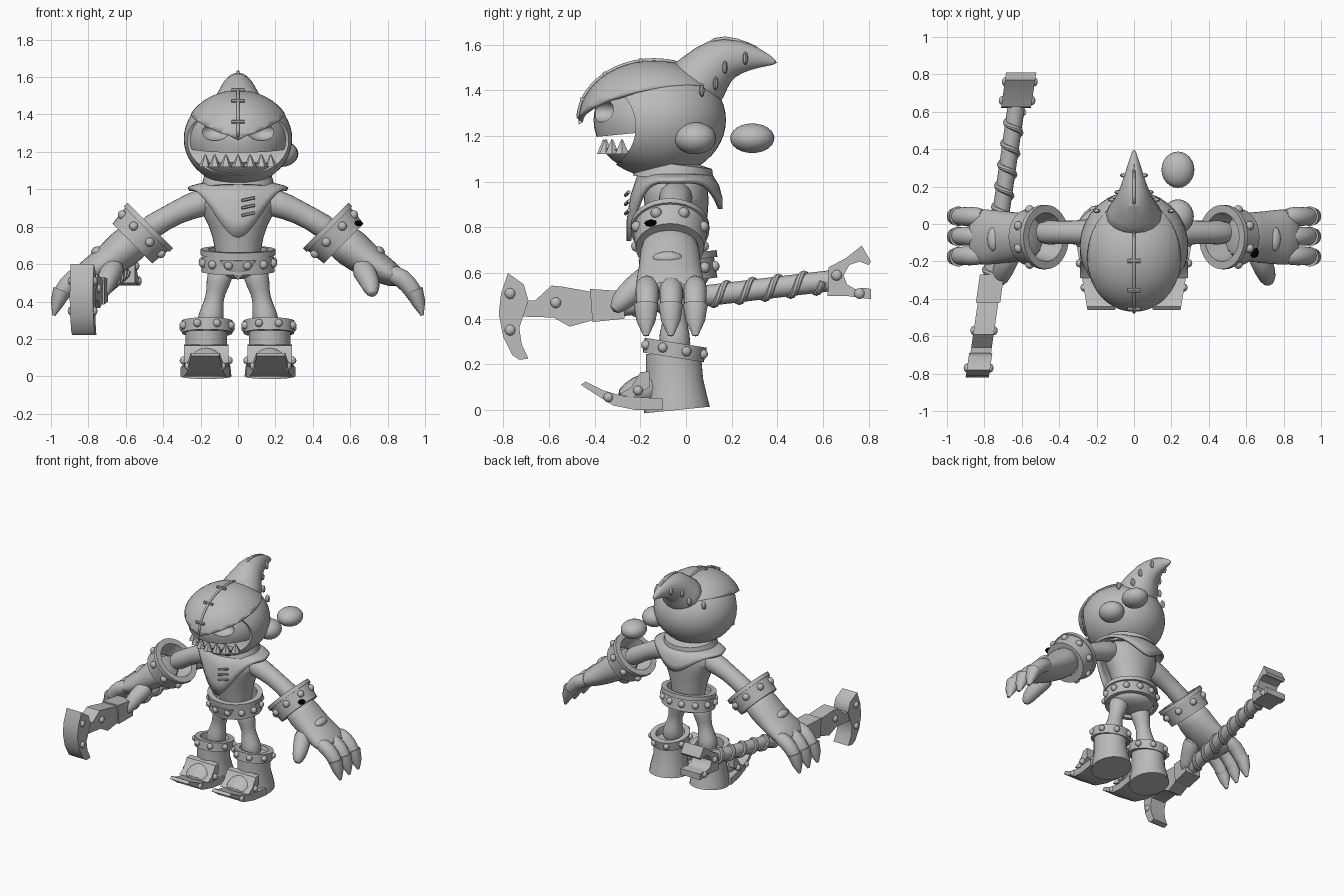
import bpy, bmesh, math
from mathutils import Vector, Matrix

cube = bpy.data.objects.get("Cube")
if cube:
    bpy.data.objects.remove(cube, do_unlink=True)


def material(name, value):
    m = bpy.data.materials.new(name)
    m.use_nodes = True
    col = (value, value, value, 1)
    m.diffuse_color = col
    m.node_tree.nodes["Principled BSDF"].inputs["Base Color"].default_value = col
    return m


GREY = material("clay grey", 0.5)
BLACK = material("black", 0.0)


def finish(name, bm, subsurf=0, mat=GREY):
    bmesh.ops.recalc_face_normals(bm, faces=bm.faces)
    for f in bm.faces:
        f.smooth = True
    me = bpy.data.meshes.new(name)
    bm.to_mesh(me)
    bm.free()
    me.materials.append(mat)
    me.set_sharp_from_angle(angle=0.7)
    ob = bpy.data.objects.new(name, me)
    bpy.context.scene.collection.objects.link(ob)
    if subsurf:
        ob.modifiers.new("smooth", "SUBSURF").levels = subsurf
        ob.modifiers["smooth"].render_levels = subsurf
    return ob


def ball(name, loc, size, planes=(), mat=GREY, seg=24):
    """Ellipsoid; each plane (point, normal) keeps only its normal side."""
    bm = bmesh.new()
    mtx = Matrix.Translation(loc) @ Matrix.Diagonal((*size, 1))
    bmesh.ops.create_uvsphere(bm, u_segments=seg, v_segments=seg // 2, radius=1, matrix=mtx)
    for co, no in planes:
        geom = bm.verts[:] + bm.edges[:] + bm.faces[:]
        cut = bmesh.ops.bisect_plane(bm, geom=geom, plane_co=co, plane_no=no, clear_inner=True)
        if name != "hood":
            bmesh.ops.edgeloop_fill(bm, edges=[e for e in cut["geom_cut"] if isinstance(e, bmesh.types.BMEdge)])
    return finish(name, bm, mat=mat)


def loft(name, stations, ref=(0, 1, 0), seg=12, subsurf=1):
    """Tube through (x, y, z, radius, radius along ref)."""
    bm, rings = bmesh.new(), []
    pts = [Vector(s[:3]) for s in stations]
    for i, s in enumerate(stations):
        t = pts[min(i + 1, len(pts) - 1)] - pts[max(i - 1, 0)]
        u = t.cross(Vector(ref)).normalized()
        v = u.cross(t).normalized()
        angs = [math.tau * k / seg for k in range(seg)]
        rings.append([bm.verts.new(pts[i] + u * s[3] * math.cos(a) + v * s[-1] * math.sin(a)) for a in angs])
    for a, b in zip(rings, rings[1:]):
        for k in range(seg):
            bm.faces.new((a[k], a[k - 1], b[k - 1], b[k]))
    bm.faces.new(rings[0])
    bm.faces.new(rings[-1])
    return finish(name, bm, subsurf)


def band(name, centre, axis, profile, squash=1, studs=8, stud_r=0.025, seg=32):
    """Hollow ring from a closed (radius, height) profile, with studs around it."""
    mtx = Matrix.Translation(centre) @ Vector(axis).to_track_quat("Z", "Y").to_matrix().to_4x4()
    mtx = mtx @ Matrix.Diagonal((1, squash, 1, 1))
    bm, rings = bmesh.new(), []
    for k in range(seg):
        a = math.tau * k / seg
        rings.append([bm.verts.new(mtx @ Vector((r * math.cos(a), r * math.sin(a), h))) for r, h in profile])
    n = len(profile)
    for k in range(seg):
        for j in range(n):
            bm.faces.new((rings[k - 1][j], rings[k][j], rings[k][j - 1], rings[k - 1][j - 1]))
    finish(name, bm)
    r = (profile[1][0] + profile[2][0]) / 2
    for k in range(studs):
        a = math.tau * (k + 0.5) / studs
        ball(name + "_stud", mtx @ Vector((r * math.cos(a), r * math.sin(a), 0)), [stud_r] * 3, seg=12)


def plate(name, profile, x, half, slope=0, taper=0):
    """Side outline of (y, z) points given thickness in x."""
    bm, sides = bmesh.new(), []
    for s in (-1, 1):
        sides.append([bm.verts.new((x + slope * y + s * half * (1 + taper * y), y, z)) for y, z in profile])
    a, b = sides
    bm.faces.new(a)
    bm.faces.new(b)
    for k in range(len(a)):
        bm.faces.new((a[k], a[k - 1], b[k - 1], b[k]))
    return finish(name, bm)


def subtract(ob, cutter):
    mod = ob.modifiers.new("cut", "BOOLEAN")
    mod.operation, mod.object = "DIFFERENCE", cutter
    bpy.context.view_layer.objects.active = ob
    bpy.ops.object.modifier_apply(modifier="cut")
    bpy.data.objects.remove(cutter, do_unlink=True)
    ob.data.set_sharp_from_angle(angle=0.7)


# Head with an open front, face mask and jaw
C = (0, -0.12, 1.27)
head = ball("head", C, (0.29, 0.295, 0.252), seg=48)
subtract(head, loft("mouth_cutter", [(-0.5, -0.42, 1.24, 0.2), (0.5, -0.42, 1.24, 0.2)], seg=40, subsurf=0))
mask = ball("face_mask", C, (0.275, 0.285, 0.24), [((0, 0, 1.235), (0, -0.1, 1))], seg=40)
for s in (1, -1):
    subtract(mask, ball("eye_cutter", (s * 0.13, -0.38, 1.31), (0.085, 0.09, 0.05)))
ball("jaw", C, (0.275, 0.29, 0.245), [((0, -0.3, 1.14), (0, -0.1, -1))], seg=40)
for k in range(-3, 4):
    a = k * 0.28
    x, y = 0.235 * math.sin(a), -0.12 - 0.24 * math.cos(a)
    loft("lower_tooth", [(x, y, 1.12, 0.035), (x, y, 1.185, 0.004)], seg=6, subsurf=0)

# Hood with pointed peak, tail and stitched seams
hood = ball("hood", (0, -0.14, 1.27), (0.295, 0.33, 0.26),
            [((0, 0, 0), (1, 0, 0)), ((0, -0.47, 1.27), (-0.3, -0.2, 1))], seg=48)
hood.modifiers.new("mirror", "MIRROR")
hood.modifiers.new("thick", "SOLIDIFY").thickness = 0.02
loft("hood_tail", [(0, 0, 1.38, .16, .2), (0, .08, 1.46, .125, .13), (0, .14, 1.535, .11, .095),
                   (0, .24, 1.55, .075, .06), (0, .33, 1.54, .04, .03), (0, .40, 1.52, .008, .008)], (1, 0, 0), 16)
seam = [math.radians(a) for a in range(180, 60, -10)]
loft("hood_seam", [(0, -.14 + .333 * math.cos(a), 1.27 + .263 * math.sin(a), .01) for a in seam], (1, 0, 0), 8)
for a in seam[2::3]:
    y, z = -.14 + .335 * math.cos(a), 1.27 + .265 * math.sin(a)
    loft("hood_stitch", [(-0.035, y, z, 0.01), (0.035, y, z, 0.01)], seg=8, subsurf=0)
loft("tail_seam", [(0, .06, 1.56, .01), (0, .12, 1.635, .01), (0, .22, 1.625, .01), (0, .33, 1.575, .01)], (1, 0, 0), 8)
for s in (1, -1):
    for x, y, z in ((.2, .07, 1.4), (.12, .13, 1.43), (.085, .17, 1.5), (.055, .26, 1.54)):
        ball("side_stitch", (s * x, y, z), (.02, .012, .03), seg=8)

# Loose eyeballs behind the head
ball("near_eye", (0.235, 0.04, 1.19), (0.085, 0.092, 0.07))
ball("far_eye", (0.235, 0.29, 1.19), (0.088, 0.097, 0.065))

# Torso, belt and scarf
loft("torso", [(0, -.03, .54, .11, .10), (0, -.03, .68, .125, .11), (0, -.04, .8, .15, .13),
               (0, -.04, .92, .23, .15), (0, -.05, 1, .19, .14), (0, -.06, 1.07, .1, .1)], seg=16)
ball("pelvis", (0, -.03, .58), (.16, .13, .06))
band("belt", (0, -.035, .61), (0, -.12, 1), [(.165, -.05), (.195, -.05), (.19, .05), (.165, .05)], .86, 12, .024)
band("belt_rim", (0, -.035, .665), (0, -.12, 1), [(.16, -.015), (.2, -.015), (.2, .015), (.16, .015)], .86, 0)
loft("belt_point", [(0, -.19, .62, .1, .02), (0, -.185, .575, .07, .02), (0, -.17, .52, .005, .01)], seg=8, subsurf=0)
bm, rows, N = bmesh.new(), [], 48
for k in range(N):
    a = math.tau * k / N
    c, sn = math.cos(a), math.sin(a)
    drop = 0.01 + 0.27 * max(0, c) ** 4 + 0.13 * max(0, -c) ** 4
    row = []
    for t in (0, 0.35, 0.7, 1):
        r = 0.16 + 0.05 * min(1, t * 2)
        row.append(bm.verts.new((sn * (r + .06 * t * abs(sn)), -.05 - c * r, 1.04 - t * drop - .02 * t)))
    rows.append(row)
for k in range(N):
    for j in range(3):
        bm.faces.new((rows[k - 1][j], rows[k][j], rows[k][j + 1], rows[k - 1][j + 1]))
finish("scarf", bm).modifiers.new("thick", "SOLIDIFY").thickness = 0.02
band("scarf_roll", (0, -.05, 1.045), (0, .12, 1), [(.12, -.04), (.2, -.04), (.18, .03), (.12, .04)], .9, 0)
for z in (.86, .9, .94):
    loft("chest_stitch", [(.02, -.265, z, .008), (.09, -.25, z + .015, .008)], seg=6, subsurf=0)

for s, side in ((1, "left_"), (-1, "right_")):
    # Arm, studded cuff and glove
    loft(side + "arm", [(s * x, -.045, z, r) for x, z, r in
                        ((.12, .95, .09), (.26, .91, .07), (.4, .84, .06), (.52, .76, .08))])
    band(side + "cuff", (s * .515, -.07, .76), (s, 0, -1), [(.13, -.06), (.165, -.06), (.15, .07), (.1, .07)])
    band(side + "cuff_rim", (s * .48, -.07, .795), (s, 0, -1), [(.13, -.015), (.172, -.015), (.172, .012), (.13, .012)], 1, 0)
    loft(side + "palm", [(s * x, -.07, z, r, w) for x, z, r, w in
                         ((.52, .755, .1, .12), (.6, .69, .11, .135), (.7, .61, .09, .14),
                          (.79, .56, .075, .155), (.88, .51, .05, .15))], seg=16)
    ball(side + "glove_badge", (s * .75, -.08, .665), (.035, .065, .03))
    for y in (-.17, -.065, .04):
        loft(side + "finger", [(s * x, y, z, r, r) for x, z, r in
                               ((.79, .56, .05), (.88, .53, .055), (.94, .455, .05), (.96, .4, .04))])
        loft(side + "fingertip", [(s * x, y * 1.03, z, r, w) for x, z, r, w in
                                  ((.94, .46, .05, .054), (.967, .39, .036, .042), (.985, .325, .008, .012))], subsurf=0)
    loft(side + "thumb", [(s * .65, -.13, .6, .07), (s * .695, -.23, .53, .06),
                          (s * .715, -.29, .47, .05), (s * .72, -.32, .43, .02)], (1, 0, 0))

    # Leg and boot
    loft(side + "leg", [(s * x, -.05, z, r) for x, z, r in
                        ((.08, .6, .08), (.11, .49, .065), (.125, .42, .045), (.14, .34, .07), (.16, .24, .08))])
    loft(side + "boot", [(s * .17, y, z, rx, ry) for y, z, rx, ry in
                         ((-.04, 0, .135, .145), (-.045, .05, .13, .138), (-.05, .13, .11, .125), (-.055, .25, .11, .12))],
         seg=24, subsurf=0)
    band(side + "boot_cuff", (s * .165, -.05, .265), (0, .16, 1), [(.09, -.03), (.135, -.035), (.138, .03), (.1, .03)], 1, 8, .022)
    plate(side + "sole", [(-.1, 0), (-.22, 0), (-.32, .02), (-.46, .11), (-.44, .125), (-.36, .085), (-.27, .06), (-.1, .05)],
          s * .175, .15, 0, 1.1)
    loft(side + "instep", [(s * .17, -.12, .1, .09, .1), (s * .17, -.22, .08, .07, .1), (s * .17, -.3, .05, .035, .09)], (1, 0, 0))
    plate(side + "strap", [(-.29, .07), (-.24, .05), (-.16, .1), (-.16, .17), (-.2, .165), (-.24, .1)], s * .17, .12)
    for d in (-1, 1):
        ball(side + "sole_stud", (s * .175 + d * .09, -.34, .055), [.022] * 3, seg=12)
        ball(side + "strap_stud", (s * .17 + d * .12, -.21, .085), [.022] * 3, seg=12)
ball("cuff_mark", (.643, -.153, .818), (.025, .03, .016), mat=BLACK, seg=8)


# Wrapped staff with an axe head and a spanner end
def on_staff(y):
    return Vector((-.72 + .144 * y, y, .49 + .12 * y))


loft("staff", [(*on_staff(y), .046) for y in (-.4, -.1, .3, .64)], (1, 0, 0), 16, 0)
wrap = []
for k in range(161):
    a = math.tau * k / 20
    wrap.append((*(on_staff(-.3 + .9 * k / 160) + Vector((.043 * math.cos(a), 0, .043 * math.sin(a)))), .016))
loft("staff_wrap", wrap, seg=8, subsurf=0)
plate("axe_socket", [(-.27, .4), (-.41, .385), (-.42, .53), (-.27, .52)], -.72, .065, .144)
plate("axe_neck", [(-.4, .395), (-.51, .365), (-.58, .405), (-.75, .41), (-.75, .48), (-.66, .48), (-.59, .545), (-.54, .54), (-.4, .515)],
      -.72, .055, .144)
plate("axe_blade", [(-.78, .6), (-.81, .51), (-.82, .42), (-.8, .32), (-.76, .24), (-.73, .22), (-.69, .225), (-.72, .29),
                    (-.73, .36), (-.71, .42), (-.69, .48), (-.71, .55)], -.72, .062, .144)
plate("spanner", [(.62, .5), (.625, .625), (.7, .665), (.77, .72), (.81, .65), (.8, .635), (.76, .65), (.715, .635), (.69, .59),
                  (.705, .55), (.74, .53), (.78, .535), (.81, .53), (.81, .485), (.7, .5)], -.72, .075, .144, .1)
for y, z, half in ((-.77, .51, .062), (-.77, .35, .062), (-.57, .47, .055), (.66, .59, .08), (.76, .51, .078)):
    for d in (-1, 1):
        ball("weapon_rivet", (-.72 + .144 * y + d * half, y, z), (.018, .024, .024), seg=12)
